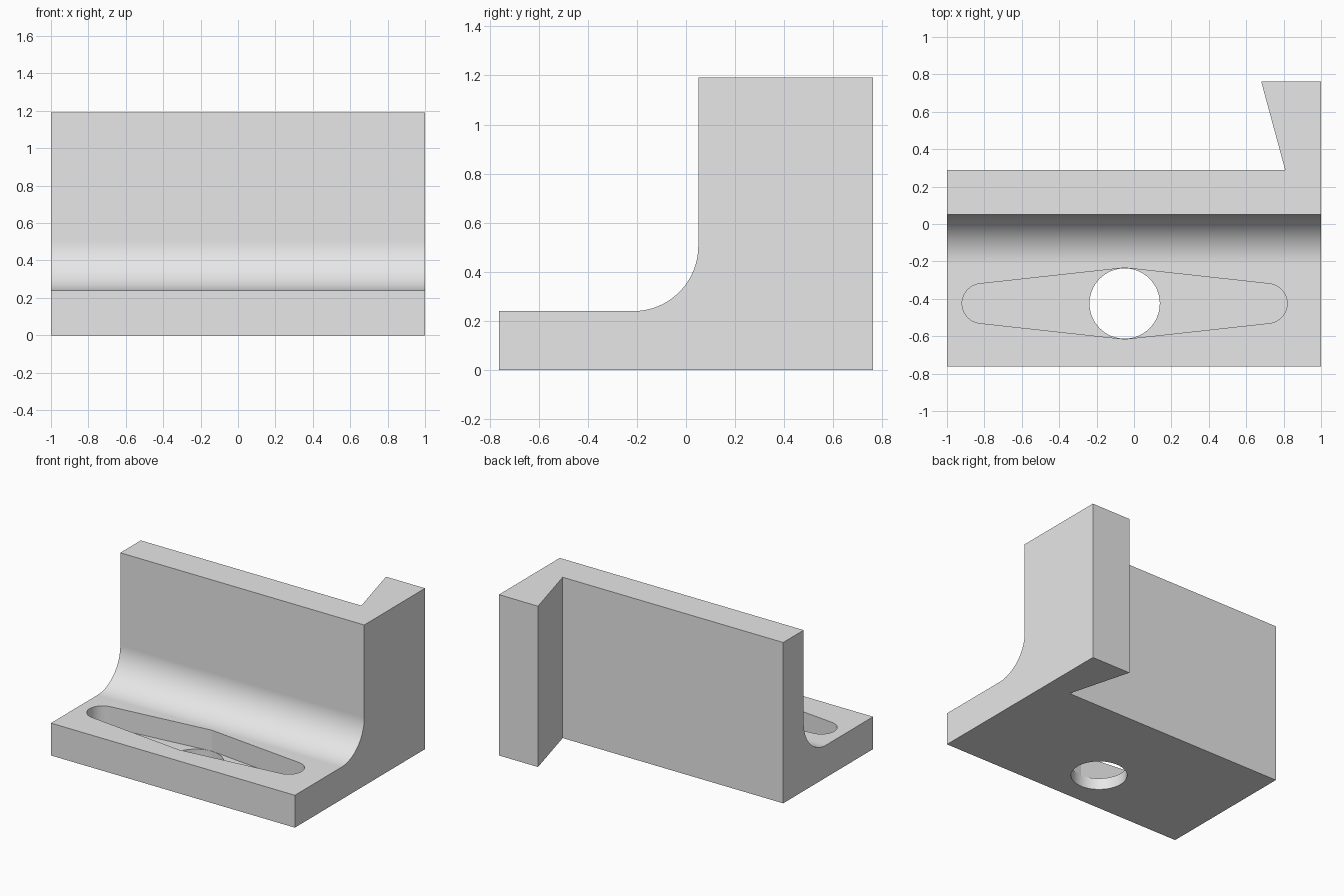
import bpy, bmesh, math
from mathutils import Vector

if "Cube" in bpy.data.objects:
    bpy.data.objects.remove(bpy.data.objects["Cube"])

steel = bpy.data.materials.new("plain_grey")
steel.diffuse_color = (0.8, 0.8, 0.8, 1)
steel.use_nodes = True
steel.node_tree.nodes["Principled BSDF"].inputs["Base Color"].default_value = steel.diffuse_color


def prism(name, points, offset):
    """Extrude a closed outline of 3D points along offset."""
    bm = bmesh.new()
    base = bm.faces.new([bm.verts.new(p) for p in points])
    ext = bmesh.ops.extrude_face_region(bm, geom=[base], use_keep_orig=True)
    top = [g for g in ext["geom"] if isinstance(g, bmesh.types.BMVert)]
    bmesh.ops.translate(bm, verts=top, vec=Vector(offset))
    bmesh.ops.recalc_face_normals(bm, faces=bm.faces)
    mesh = bpy.data.meshes.new(name)
    bm.to_mesh(mesh)
    bm.free()
    mesh.materials.append(steel)
    obj = bpy.data.objects.new(name, mesh)
    bpy.context.collection.objects.link(obj)
    return obj


def arc(cx, cy, r, start, end, steps):
    """Points on an arc, angles in degrees."""
    angles = [math.radians(start + (end - start) * i / steps) for i in range(steps + 1)]
    return [(cx + r * math.cos(a), cy + r * math.sin(a)) for a in angles]


HALF_Y, BASE, TOP, WEB, R = 0.762, 0.24, 1.192, 0.05, 0.265

# Bracket body: filleted L profile swept across the full width
profile = [(-HALF_Y, 0), (-HALF_Y, BASE)]
profile += arc(WEB - R, BASE + R, R, -90, 0, 24)
profile += [(WEB, TOP), (HALF_Y, TOP), (HALF_Y, 0)]
body = prism("bracket", [(-1, y, z) for y, z in profile], (2, 0, 0))

# Space behind the upright, leaving the slanted rear flange
slope = (0.68 - 0.808) / (HALF_Y - 0.29)
notch = [(-1.2, 0.29), (0.808, 0.29), (0.808 + slope * (1 - 0.29), 1), (-1.2, 1)]
notch_cut = prism("rear_notch_cutter", [(x, y, -0.2) for x, y in notch], (0, 0, 1.8))

# Tapered pocket in the foot: round ends, widest at the middle
CX, CY, FLOOR = -0.05, -0.425, 0.085
slot = arc(CX + 0.763, CY, 0.106, -83.5, 83.5, 24) + [(CX, CY + 0.1905)]
slot += arc(CX - 0.763, CY, 0.106, 96.5, 263.5, 24) + [(CX, CY - 0.1905)]
pocket_cut = prism("pocket_cutter", [(x, y, FLOOR) for x, y in slot], (0, 0, 0.4))

# Through hole in the pocket floor
ring = arc(CX, CY, 0.188, 0, 360, 64)[:-1]
hole_cut = prism("hole_cutter", [(x, y, -0.1) for x, y in ring], (0, 0, 0.26))

bpy.context.view_layer.objects.active = body
body.select_set(True)
for cutter in (notch_cut, pocket_cut, hole_cut):
    cutter.hide_render = True
    mod = body.modifiers.new(cutter.name, 'BOOLEAN')
    mod.operation, mod.solver, mod.object = 'DIFFERENCE', 'EXACT', cutter
    bpy.ops.object.modifier_apply(modifier=mod.name)
    bpy.data.objects.remove(cutter)

# Smooth the curved walls, keep the machined edges crisp
bpy.ops.object.shade_smooth_by_angle(angle=math.radians(10))
weighted = body.modifiers.new("flat_faces", 'WEIGHTED_NORMAL')
weighted.keep_sharp = True
